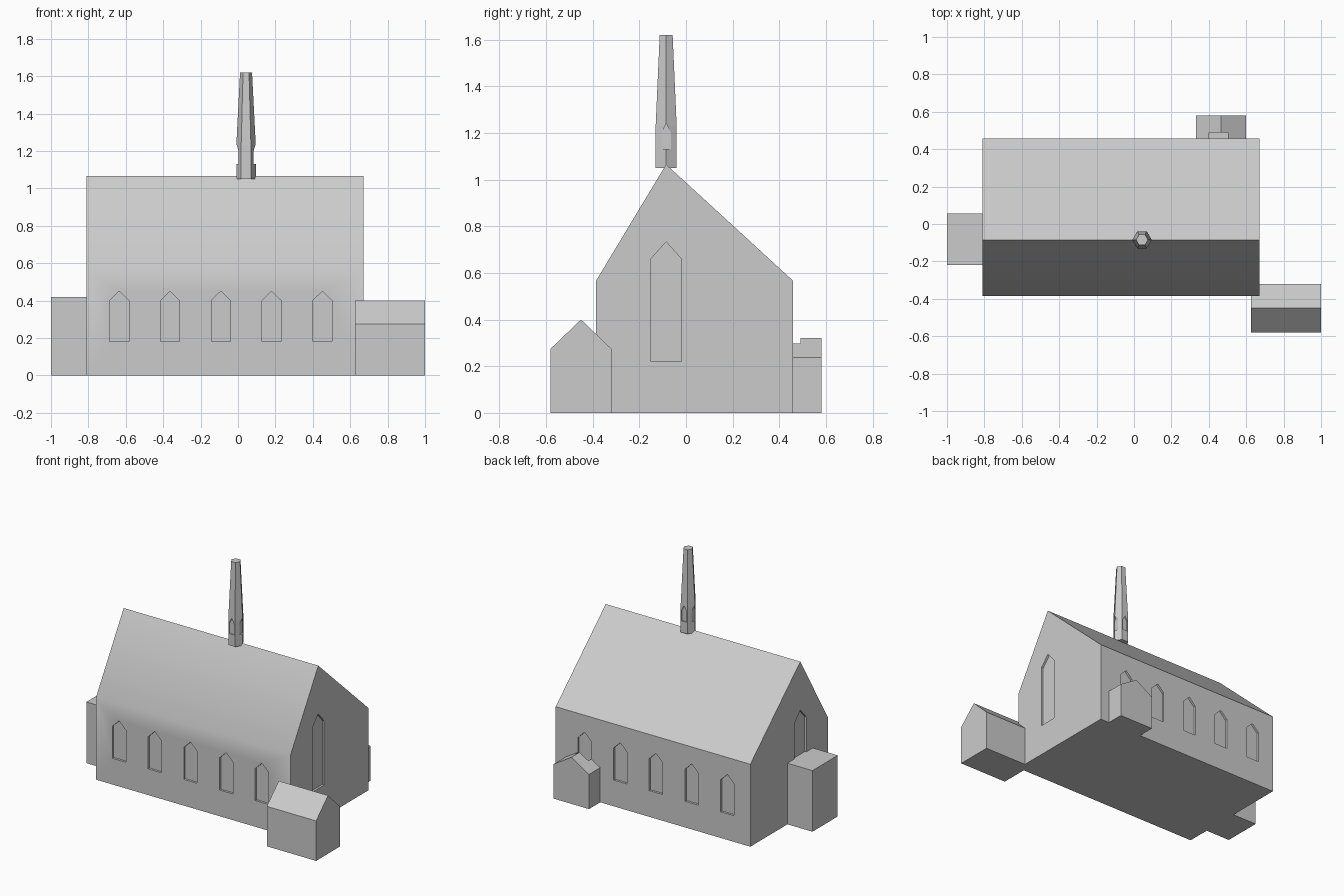
import bpy, bmesh, math

if "Cube" in bpy.data.objects:
    bpy.data.objects.remove(bpy.data.objects["Cube"])

stone = bpy.data.materials.new("pale grey stone")
stone.diffuse_color = (0.6, 0.6, 0.6, 1)
stone.use_nodes = True
stone.node_tree.nodes["Principled BSDF"].inputs["Base Color"].default_value = stone.diffuse_color


def make(name, bm):
    """Turn a bmesh into a named, coloured object."""
    bmesh.ops.recalc_face_normals(bm, faces=bm.faces)
    me = bpy.data.meshes.new(name)
    bm.to_mesh(me)
    bm.free()
    me.materials.append(stone)
    ob = bpy.data.objects.new(name, me)
    bpy.context.collection.objects.link(ob)
    return ob


def prism(name, profile, axis, a, b):
    """Extrude a (horizontal, z) profile along x or y from a to b."""
    bm = bmesh.new()
    place = (lambda u, z, t: (t, u, z)) if axis == "x" else (lambda u, z, t: (u, t, z))
    rings = [[bm.verts.new(place(u, z, t)) for u, z in profile] for t in (a, b)]
    n = len(profile)
    for i in range(n):
        j = (i + 1) % n
        bm.faces.new((rings[0][i], rings[0][j], rings[1][j], rings[1][i]))
    bm.faces.new(rings[0])
    bm.faces.new(rings[1])
    return make(name, bm)


def house(u0, u1, eave, ridge_u, ridge_z, base=0.0):
    """Five-point gable (or pointed window) outline."""
    return [(u0, base), (u1, base), (u1, eave), (ridge_u, ridge_z), (u0, eave)]


def cut_window(targets, axis, centre, half, base, shoulder, tip, a, b):
    """Carve a pointed window recess between a and b along the axis."""
    outline = house(centre - half, centre + half, shoulder, centre, tip, base)
    cutter = prism("window_cutter", outline, axis, a, b)
    cutter.hide_render = True
    for ob in targets:
        mod = ob.modifiers.new("window", "BOOLEAN")
        mod.operation, mod.solver, mod.object = "DIFFERENCE", "EXACT", cutter
        bpy.context.view_layer.objects.active = ob
        bpy.ops.object.modifier_apply(modifier=mod.name)
    bpy.data.objects.remove(cutter, do_unlink=True)


# Main hall with an off-centre ridge
X0, X1, Y0, Y1, RIDGE = -0.81, 0.67, -0.385, 0.458, -0.085
nave = prism("nave", house(Y0, Y1, 0.567, RIDGE, 1.065), "x", X0, X1)

# Side annexes and back porch
prism("front_annex", house(-0.58, -0.32, 0.275, -0.45, 0.40), "x", 0.625, 1.0)
porch = prism("back_porch", house(0.332, 0.60, 0.238, 0.466, 0.32), "y", 0.45, 0.58)
prism("end_block", [(-0.22, 0), (0.055, 0), (0.055, 0.42), (-0.22, 0.42)], "x", -1.0, -0.80)

# Long-wall windows; the back row also notches the porch
DEPTH, OUT = 0.015, 0.032
for i in range(5):
    x = -0.635 + 0.2715 * i
    cut_window([nave], "y", x, 0.051, 0.18, 0.40, 0.45, Y0 - OUT, Y0 + DEPTH)
    targets = [nave, porch] if i == 4 else [nave]
    cut_window(targets, "y", x, 0.051, 0.18, 0.40, 0.45, Y1 - DEPTH, Y1 + OUT)

# Tall gable windows
for a, b in ((X0 - OUT, X0 + DEPTH), (X1 - DEPTH, X1 + OUT)):
    cut_window([nave], "x", RIDGE, 0.065, 0.22, 0.66, 0.733, a, b)

# Hexagonal tapering turret on the ridge
CX, CY = 0.043, -0.085
bm = bmesh.new()
rings = []
for r, z in ((0.052, 1.05), (0.052, 1.23), (0.032, 1.62)):
    rings.append([bm.verts.new((CX + r * math.cos(k * math.pi / 3),
                                CY + r * math.sin(k * math.pi / 3), z)) for k in range(6)])
for low, high in zip(rings, rings[1:]):
    for k in range(6):
        j = (k + 1) % 6
        bm.faces.new((low[k], low[j], high[j], high[k]))
bm.faces.new(rings[0])
bm.faces.new(rings[-1])
turret = make("turret", bm)

# Four turret openings
for s in (-1, 1):
    for axis, along, across in (("x", CX, CY), ("y", CY, CX)):
        cut_window([turret], axis, across, 0.02, 1.13, 1.20, 1.24,
                   along + s * 0.038, along + s * 0.08)

# The front eave is softly shaded; all other edges stay crisp
bpy.ops.object.select_all(action="DESELECT")
nave.select_set(True)
bpy.context.view_layer.objects.active = nave
bpy.ops.object.shade_smooth_by_angle(angle=math.radians(35))
